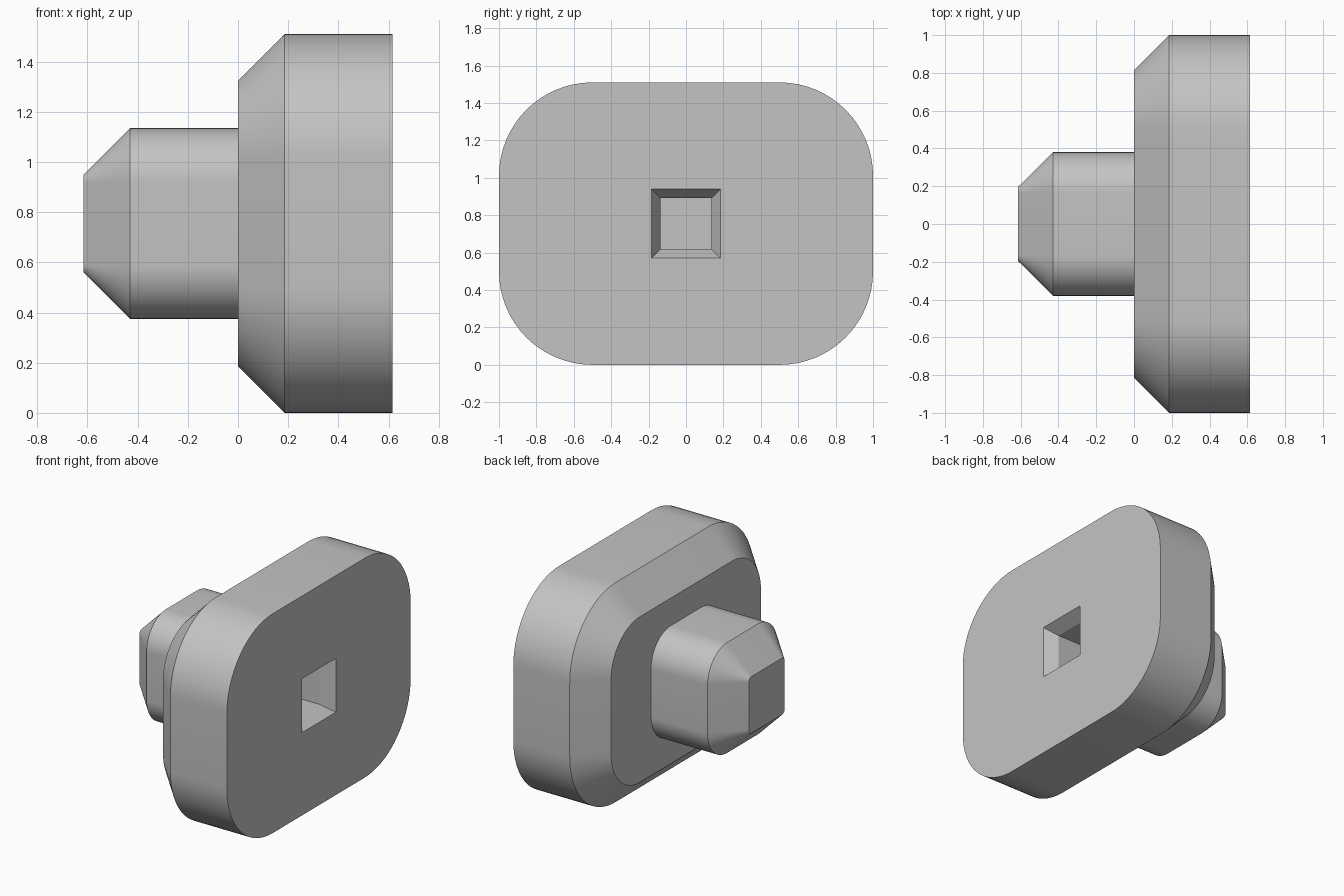
import bpy, bmesh
from math import pi, cos, sin, radians

if "Cube" in bpy.data.objects:
    bpy.data.objects.remove(bpy.data.objects["Cube"], do_unlink=True)

MID_Z = 0.755
CHAMFER = 0.185
STEPS = 16

grey = bpy.data.materials.new("light grey")
grey.use_nodes = True
colour = (0.55, 0.55, 0.55, 1)
grey.diffuse_color = colour
grey.node_tree.nodes["Principled BSDF"].inputs["Base Color"].default_value = colour


def ring(bm, x, half_y, half_z, radius=0):
    """Rounded rectangle standing across the x axis; radius 0 gives a plain one."""
    verts = []
    steps = STEPS if radius else 0
    for quarter, (sy, sz) in enumerate([(1, 1), (-1, 1), (-1, -1), (1, -1)]):
        for i in range(steps + 1):
            a = pi / 2 * (quarter + i / max(steps, 1))
            verts.append(bm.verts.new((
                x,
                sy * (half_y - radius) + radius * cos(a),
                MID_Z + sz * (half_z - radius) + radius * sin(a))))
    return verts


def loft(bm, rings):
    for a, b in zip(rings, rings[1:]):
        for i in range(len(a)):
            j = (i + 1) % len(a)
            bm.faces.new((a[i], a[j], b[j], b[i]))


def loop_edges(bm, verts):
    edges = []
    for a, b in zip(verts, verts[1:] + verts[:1]):
        edges.append(bm.edges.get((a, b)) or bm.edges.new((a, b)))
    return edges


def finish(bm, name):
    bmesh.ops.recalc_face_normals(bm, faces=bm.faces)
    mesh = bpy.data.meshes.new(name)
    bm.to_mesh(mesh)
    bm.free()
    mesh.materials.append(grey)
    obj = bpy.data.objects.new(name, mesh)
    bpy.context.collection.objects.link(obj)
    bpy.ops.object.select_all(action="DESELECT")
    obj.select_set(True)
    bpy.context.view_layer.objects.active = obj
    bpy.ops.object.shade_smooth_by_angle(angle=radians(25))


# Wide head plate: chamfered on the stem side, flat on the other
bm = bmesh.new()
plate = [
    ring(bm, 0, 1 - CHAMFER, MID_Z - CHAMFER, 0.5 - CHAMFER),
    ring(bm, CHAMFER, 1, MID_Z, 0.5),
    ring(bm, 0.615, 1, MID_Z, 0.5),
]
loft(bm, plate)
bm.faces.new(plate[0])

# Square socket with a tapered mouth
socket = [
    ring(bm, 0.615, 0.185, 0.185),
    ring(bm, 0.525, 0.137, 0.137),
    ring(bm, 0.185, 0.137, 0.137),
]
loft(bm, socket)
bm.faces.new(socket[-1])
rim = loop_edges(bm, plate[-1]) + loop_edges(bm, socket[0])
bmesh.ops.triangle_fill(bm, edges=rim, use_beauty=True, normal=(1, 0, 0))
finish(bm, "head_plate")

# Narrow stem with a chamfered tip, seated slightly inside the plate
bm = bmesh.new()
stem = [
    ring(bm, -0.615, 0.38 - CHAMFER, 0.38 - CHAMFER, 0.215 - CHAMFER),
    ring(bm, -0.43, 0.38, 0.38, 0.215),
    ring(bm, 0.04, 0.38, 0.38, 0.215),
]
loft(bm, stem)
bm.faces.new(stem[0])
bm.faces.new(stem[-1])
finish(bm, "stem")
